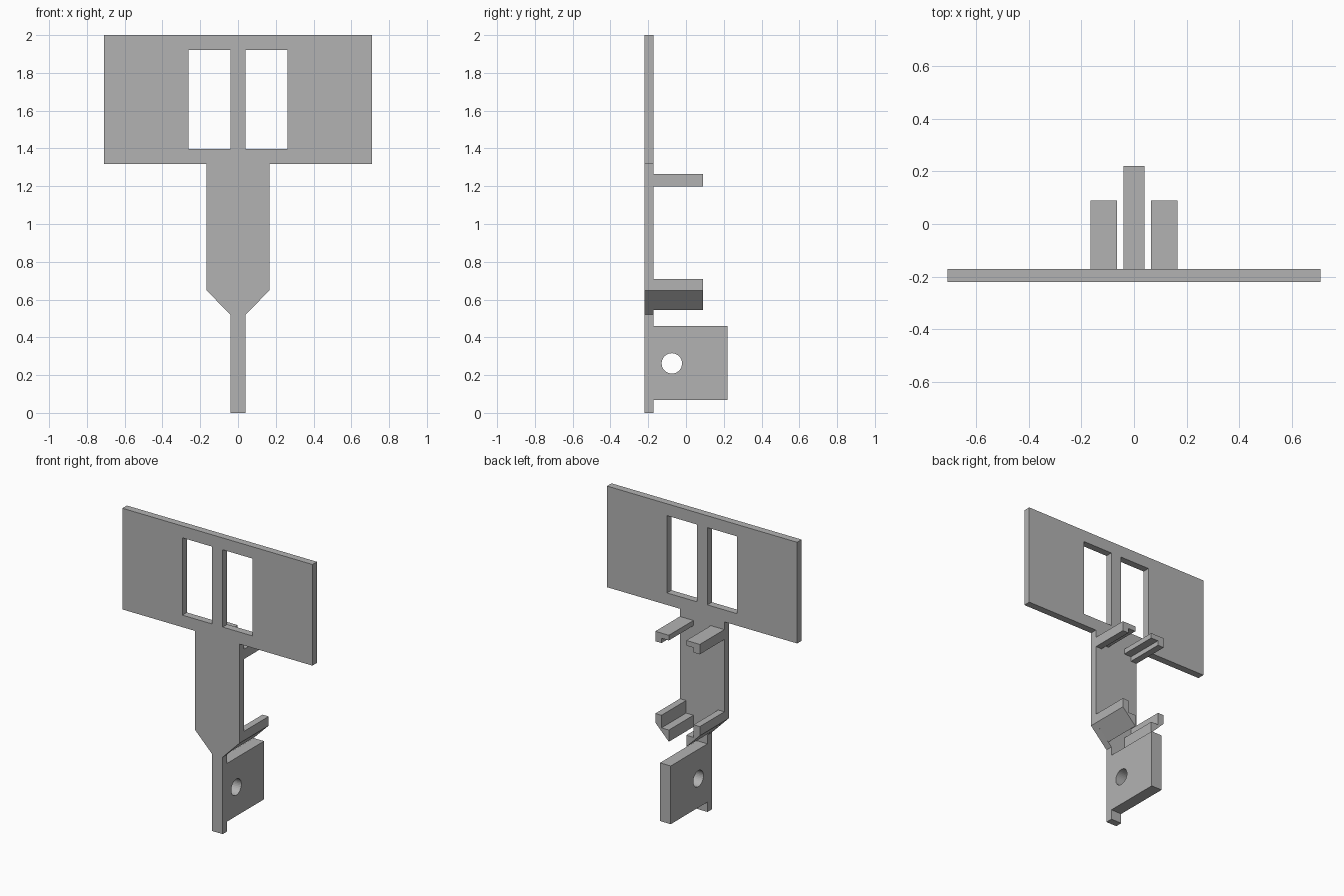
import bpy
import bmesh
import math
from mathutils import Matrix, Vector

cube = bpy.data.objects.get("Cube")
if cube:
    bpy.data.objects.remove(cube, do_unlink=True)

GREY = (0.45, 0.45, 0.45, 1.0)
grey = bpy.data.materials.new("plain grey")
grey.use_nodes = True
grey.diffuse_color = GREY
grey.node_tree.nodes["Principled BSDF"].inputs["Base Color"].default_value = GREY

# Shared dimensions
BACK = -0.172       # rear surface of the plate
FRONT = -0.22       # front surface of the plate
STEM = 0.166        # half width of the stem
THIN = 0.04         # half width of the tail, fin and window post


def prism(name, loops, place, depth):
    """Fill an outline (with optional hole loops) and extrude it along depth."""
    bm = bmesh.new()
    for loop in loops:
        verts = [bm.verts.new(place(a, b)) for a, b in loop]
        for i, v in enumerate(verts):
            bm.edges.new((v, verts[(i + 1) % len(verts)]))
    bmesh.ops.triangle_fill(bm, edges=bm.edges[:], use_beauty=True)
    out = bmesh.ops.extrude_face_region(bm, geom=bm.faces[:], use_keep_orig=True)
    moved = [g for g in out["geom"] if isinstance(g, bmesh.types.BMVert)]
    bmesh.ops.translate(bm, verts=moved, vec=Vector(depth))
    bmesh.ops.recalc_face_normals(bm, faces=bm.faces[:])
    mesh = bpy.data.meshes.new(name)
    bm.to_mesh(mesh)
    bm.free()
    mesh.materials.append(grey)
    obj = bpy.data.objects.new(name, mesh)
    bpy.context.collection.objects.link(obj)
    return obj


def mirrored(half):
    """Complete a right-hand profile with its reflection."""
    return half + [(-x, z) for x, z in reversed(half)]


def rect(x0, x1, z0, z1):
    return [(x0, z0), (x1, z0), (x1, z1), (x0, z1)]


# Front plate: tail, tapered stem and wide head with two windows
plate_half = [(THIN, 0), (THIN, 0.52), (STEM, 0.648), (STEM, 1.317),
              (0.71, 1.317), (0.71, 2)]
windows = [rect(THIN, 0.262, 1.398, 1.92), rect(-0.262, -THIN, 1.398, 1.92)]
prism("front_plate", [mirrored(plate_half)] + windows,
      lambda x, z: (x, FRONT, z), (0, BACK - FRONT, 0))

# Rear fin with a round hole
hole = [(-0.075 + 0.054 * math.cos(math.tau * i / 32),
         0.262 + 0.054 * math.sin(math.tau * i / 32)) for i in range(32)]
prism("rear_fin", [rect(BACK, 0.22, 0.067, 0.46), hole],
      lambda y, z: (-THIN, y, z), (2 * THIN, 0, 0))

# Clip rails: upper pair with lips down, lower pair with lips up and sloped base
upper = [(0.065, 1.265), (0.065, 1.23), (0.12, 1.23), (0.12, 1.198),
         (STEM, 1.198), (STEM, 1.265)]
lower = [(0.065, 0.546), (STEM, 0.648), (STEM, 0.71), (0.12, 0.71),
         (0.12, 0.625), (0.065, 0.625)]
for side, s in (("left", 1), ("right", -1)):
    for level, profile in (("upper", upper), ("lower", lower)):
        prism(f"{side}_{level}_rail", [profile],
              lambda x, z: (s * x, BACK, z), (0, 0.09 - BACK, 0))
